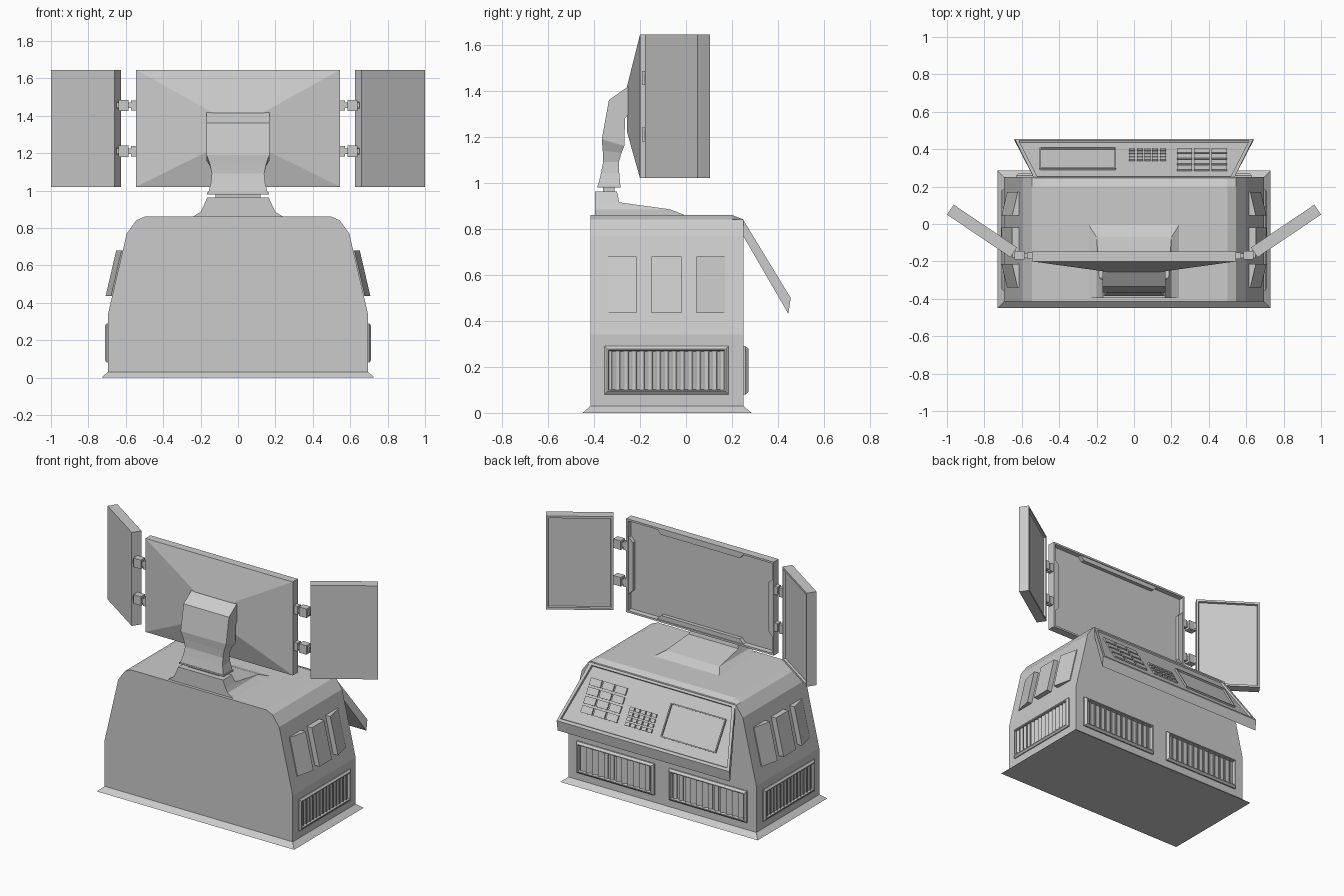
import bpy, bmesh
from math import radians, sin, cos
from mathutils import Vector, Matrix

if "Cube" in bpy.data.objects:
    bpy.data.objects.remove(bpy.data.objects["Cube"])


def finish(name, bm):
    bmesh.ops.recalc_face_normals(bm, faces=bm.faces)
    me = bpy.data.meshes.new(name)
    bm.to_mesh(me)
    bm.free()
    ob = bpy.data.objects.new(name, me)
    bpy.context.collection.objects.link(ob)
    return ob


def add_loft(bm, rings, M=Matrix()):
    """Bridge rings of equal point count and cap both ends."""
    vs = [[bm.verts.new(M @ Vector(p)) for p in r] for r in rings]
    n = len(rings[0])
    for a, b in zip(vs, vs[1:]):
        for i in range(n):
            j = (i + 1) % n
            bm.faces.new((a[i], a[j], b[j], b[i]))
    bm.faces.new(vs[0])
    bm.faces.new(vs[-1])


def rect(x, y0, y1, z, z1=None):
    """Ring symmetric in x; the far edge may sit at another height."""
    z1 = z if z1 is None else z1
    return [(-x, y0, z), (x, y0, z), (x, y1, z1), (-x, y1, z1)]


def add_box(bm, M, c, s, rot=0):
    T = M @ Matrix.Translation(c) @ Matrix.Rotation(rot, 4, 'Y')
    bmesh.ops.create_cube(bm, size=1, matrix=T @ Matrix.Diagonal((*s, 1)))


def recess(bm, direction, border, depth):
    """Sink the face pointing most along direction, leaving a border."""
    bmesh.ops.recalc_face_normals(bm, faces=bm.faces)
    bm.normal_update()
    d = Vector(direction).normalized()
    f = max(bm.faces, key=lambda q: q.normal.dot(d) + q.calc_area() * .01)
    n = f.normal.copy()
    bmesh.ops.inset_individual(bm, faces=[f], thickness=border)
    bmesh.ops.inset_individual(bm, faces=[f], thickness=.004)
    bmesh.ops.translate(bm, verts=f.verts, vec=-n * depth)


def frame(o, u, v):
    u, v = Vector(u).normalized(), Vector(v).normalized()
    M = Matrix((u, v, u.cross(v))).transposed().to_4x4()
    M.translation = o
    return M


def loft(name, rings):
    bm = bmesh.new()
    add_loft(bm, rings)
    return finish(name, bm)


# base flange
loft("base_flange", [rect(.73, -.45, .285, 0), rect(.695, -.415, .25, .03)])

# cabinet body with chamfered rear top edge
half = [(.695, .03), (.695, .34), (.595, .77), (.545, .84), (.5, .86)]
prof = half + [(-x, z) for x, z in reversed(half)]
loft("cabinet_body", [[(x, y, min(z, top)) for x, z in prof]
                      for y, top in ((-.415, .86), (.2, .86), (.25, .84))])


# slatted vents: two on the rear, one on each side
def vent(name, M, w, h, d, n):
    bm = bmesh.new()
    r = lambda a, z: rect(w / 2 - a, -h / 2 + a, h / 2 - a, z)
    add_loft(bm, [r(0, -.005), r(0, d * .4), r(.012, d)], M)
    recess(bm, M.to_3x3() @ Vector((0, 0, 1)), .008, d - .001)
    iw = w - .05
    for i in range(n):
        add_box(bm, M, (-iw / 2 + iw * (i + .5) / n, 0, d * .45),
                (iw / n * .6, h - .045, .005), radians(25))
    finish(name, bm)


for s, side in ((1, "right"), (-1, "left")):
    vent("side_vent_" + side, frame((s * .695, -.085, .185), (0, s, 0), (0, 0, 1)), .54, .21, .016, 14)
    vent("rear_vent_" + side, frame((s * .3425, .25, .185), (-1, 0, 0), (0, 0, 1)), .575, .21, .022, 12)

    # three raised cooling fins on the sloped side
    bm = bmesh.new()
    for y0, h0, y1, h1 in ((-.34, .006, -.215, .035), (-.15, .035, -.02, .035), (.045, .035, .17, .006)):
        rings = []
        for x, z in ((.673, .435), (.616, .68)):
            rings.append([(s * (x - .005), y0, z), (s * (x + h0), y0, z),
                          (s * (x + h1), y1, z), (s * (x - .005), y1, z)])
        add_loft(bm, rings)
    finish("side_fins_" + side, bm)

# sloped control console
bm = bmesh.new()
add_loft(bm, [[(-w, y, z), (w, y, z), (w, y2, z2), (-w, y2, z2)] for w, y, z, y2, z2 in
              ((.535, .245, .845, .245, .775), (.638, .455, .5, .445, .43))])
recess(bm, (0, .86, .51), .028, .012)
finish("console_panel", bm)

# console display, keypad and switch grid
P = frame((0, .25, .84), (1, 0, 0), (0, .205, -.34))
bm = bmesh.new()
for c, s in (((-.3, .1), (.4, .008)), ((-.3, .31), (.4, .008)),
             ((-.5, .205), (.008, .21)), ((-.1, .205), (.008, .21))):
    add_box(bm, P, (*c, -.008), (*s, .012))
finish("console_display_frame", bm)
bm = bmesh.new()
for i in range(5):
    for j in range(4):
        add_box(bm, P, (-.01 + i * .041, .2 + j * .032, -.008), (.032, .023, .012))
finish("console_keypad", bm)
bm = bmesh.new()
for i in range(3):
    for j in range(4):
        add_box(bm, P, (.27 + i * .093, .11 + j * .058, -.008), (.082, .046, .01))
finish("console_switches", bm)

# pedestal on the roof
loft("neck_pedestal", [rect(.245, -.395, 0, .858), rect(.2, -.395, -.07, .885),
                       rect(.185, -.395, -.29, .915), rect(.165, -.395, -.3, .962)])

# swivel joint
bm = bmesh.new()
add_box(bm, Matrix(), (0, -.335, .97), (.24, .05, .04))
add_box(bm, Matrix(), (0, -.335, .984), (.33, .1, .01))
finish("swivel_joint", bm)

# curved neck
loft("neck", [rect(w, y0, y1, z0, z1) for w, y0, z0, y1, z1 in (
    (.16, -.383, .985, -.285, .985), (.145, -.37, 1.04, -.29, 1.04),
    (.14, -.36, 1.09, -.292, 1.09), (.15, -.362, 1.14, -.28, 1.13),
    (.168, -.366, 1.19, -.268, 1.16), (.168, -.335, 1.36, -.265, 1.28),
    (.168, -.25, 1.42, -.235, 1.32))])

# main screen with tapered back
bm = bmesh.new()
R = lambda x, y, z0, z1: [(-x, y, z0), (x, y, z0), (x, y, z1), (-x, y, z1)]
add_loft(bm, [R(.14, -.256, 1.22, 1.42), R(.545, -.2, 1.02, 1.645), R(.545, -.147, 1.02, 1.645)])
recess(bm, (0, 1, 0), .018, .03)
finish("main_screen", bm)

# bezel tabs around the main screen
bm = bmesh.new()
for s in (1, -1):
    zc, hz = 1.3325, .3
    flat = [(-.32, hz), (.32, hz), (.29, hz - .03), (-.29, hz - .03)]
    add_loft(bm, [[(x, y, zc + s * z) for x, z in flat] for y in (-.18, -.152)])
    flat = [(.53, -.19), (.53, .19), (.5, .16), (.5, -.16)]
    add_loft(bm, [[(s * x, y, zc + z) for x, z in flat] for y in (-.18, -.152)])
finish("screen_bezel_tabs", bm)

# angled wing screens and their hinges
for s, side in ((1, "right"), (-1, "left")):
    a = s * radians(34)
    M = Matrix.Translation((s * .8125, -.0375, 1.3325)) @ Matrix.Rotation(a, 4, 'Z')
    bm = bmesh.new()
    add_box(bm, M, (0, 0, 0), (.409, .064, .625))
    recess(bm, (-sin(a), cos(a), 0), .02, .014)
    finish("wing_screen_" + side, bm)

    bm = bmesh.new()
    for z in (1.21, 1.455):
        add_box(bm, Matrix(), (s * .556, -.17, z), (.03, .035, .055))
        add_box(bm, Matrix(), (s * .6, -.17, z), (.1, .022, .03))
        add_box(bm, Matrix(), (s * .612, -.168, z), (.055, .045, .06))
        add_box(bm, Matrix.Translation((s * .64, -.152, z)) @ Matrix.Rotation(a, 4, 'Z'),
                (0, 0, 0), (.05, .025, .035))
    finish("wing_hinges_" + side, bm)
